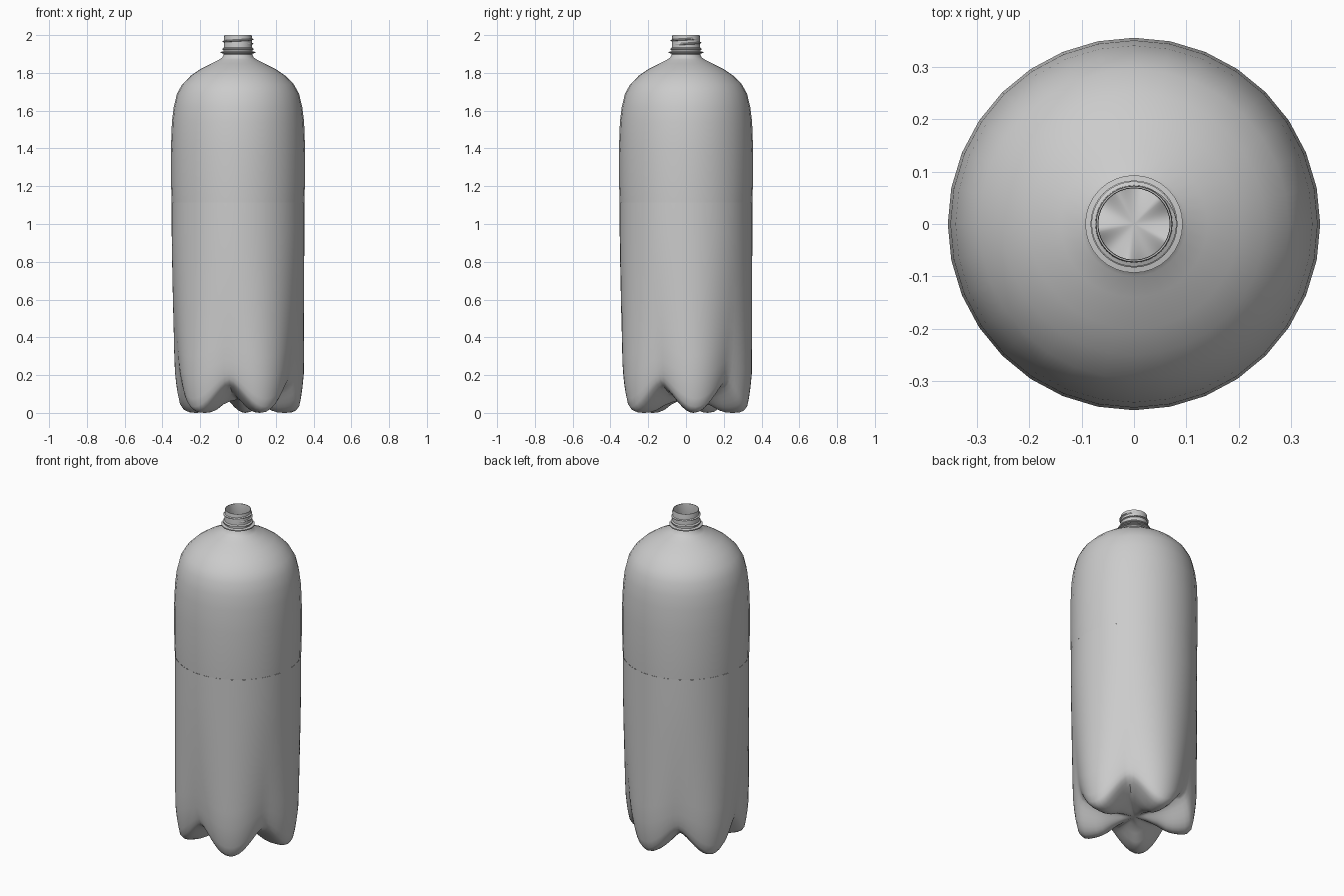
import bpy, bmesh
from math import sin, cos, pi, radians

cube = bpy.data.objects.get("Cube")
if cube:
    bpy.data.objects.remove(cube)

grey = bpy.data.materials.new("plain_grey")
grey.use_nodes = True
grey.diffuse_color = (0.6, 0.6, 0.6, 1)
grey.node_tree.nodes["Principled BSDF"].inputs["Base Color"].default_value = (0.6, 0.6, 0.6, 1)


def finish(name, bm, angle=40):
    mesh = bpy.data.meshes.new(name)
    bmesh.ops.recalc_face_normals(bm, faces=bm.faces)
    bm.to_mesh(mesh)
    bm.free()
    mesh.materials.append(grey)
    obj = bpy.data.objects.new(name, mesh)
    bpy.context.collection.objects.link(obj)
    bpy.ops.object.select_all(action="DESELECT")
    obj.select_set(True)
    bpy.context.view_layer.objects.active = obj
    bpy.ops.object.shade_smooth_by_angle(angle=radians(angle))
    return obj


def loft(name, rows, sides, point, close_end=None, angle=40):
    """Skin rings; point(row, theta) gives radius and height."""
    bm = bmesh.new()
    rings = []
    for row in rows:
        ring = []
        for i in range(sides):
            a = 2 * pi * i / sides
            r, z = point(row, a)
            ring.append(bm.verts.new((r * cos(a), r * sin(a), z)))
        rings.append(ring)
    for low, high in zip(rings, rings[1:]):
        for i in range(sides):
            j = (i + 1) % sides
            bm.faces.new((low[i], low[j], high[j], high[i]))
    if close_end is not None:
        tip = bm.verts.new((0, 0, close_end))
        for i in range(sides):
            bm.faces.new((rings[0][i], tip, rings[0][(i + 1) % sides]))
    return finish(name, bm, angle)


# Upper body, shoulder and neck foot
shoulder = [(.351, 1.115), (.354, 1.2), (.355, 1.4), (.35, 1.54), (.34, 1.62),
            (.323, 1.69), (.295, 1.74), (.25, 1.785), (.2, 1.82), (.14, 1.85),
            (.1, 1.87), (.083, 1.882), (.075, 1.9)]
loft("upper_body", shoulder, 32, lambda row, a: row)

# Lower body: five feet blending into a domed underside
# Each row is foot radius, foot height, valley radius, valley height
base = [(.07, .06, .07, .078), (.13, .04, .13, .088), (.18, .012, .18, .1),
        (.215, .002, .215, .115), (.25, 0, .245, .13), (.285, .002, .27, .146),
        (.31, .012, .29, .162), (.326, .032, .302, .18), (.335, .075, .31, .205),
        (.343, .13, .317, .24), (.35, .2, .322, .28), (.351, .3, .329, .36),
        (.351, .42, .335, .46), (.351, .6, .342, .6), (.351, .8, .348, .8),
        (.351, .95, .351, .95), (.351, 1.115, .351, 1.115)]


def petal(row, a):
    w = (.5 + .5 * cos(5 * (a - radians(9)))) ** .75
    foot_r, foot_z, gap_r, gap_z = row
    return gap_r + (foot_r - gap_r) * w, gap_z + (foot_z - gap_z) * w


loft("lower_body", base, 80, petal, close_end=.07, angle=50)

# Neck: support flange, tamper ring, rim and inner wall
neck = [(.075, 1.895), (.077, 1.903), (.093, 1.905), (.093, 1.911), (.077, 1.914),
        (.077, 1.92), (.083, 1.923), (.083, 1.929), (.075, 1.934), (.073, 1.995),
        (.072, 2), (.069, 2), (.068, 1.99), (.069, 1.9), (.08, 1.87)]
loft("neck", neck, 32, lambda row, a: row, angle=30)

# Screw thread: tapered ridge winding round the neck
bm = bmesh.new()
previous = None
steps = 56
for i in range(steps + 1):
    t = i / steps
    a = radians(-60) + t * 2.7 * pi
    z = 1.95 + .032 * t
    out = .073 + .008 * min(1, 8 * t, 8 * (1 - t))
    section = [bm.verts.new((r * cos(a), r * sin(a), z + dz))
               for r, dz in ((.072, -.006), (out, -.002), (out, .002), (.072, .006))]
    if previous:
        for k in range(3):
            bm.faces.new((previous[k], section[k], section[k + 1], previous[k + 1]))
    previous = section
finish("screw_thread", bm, 60)
